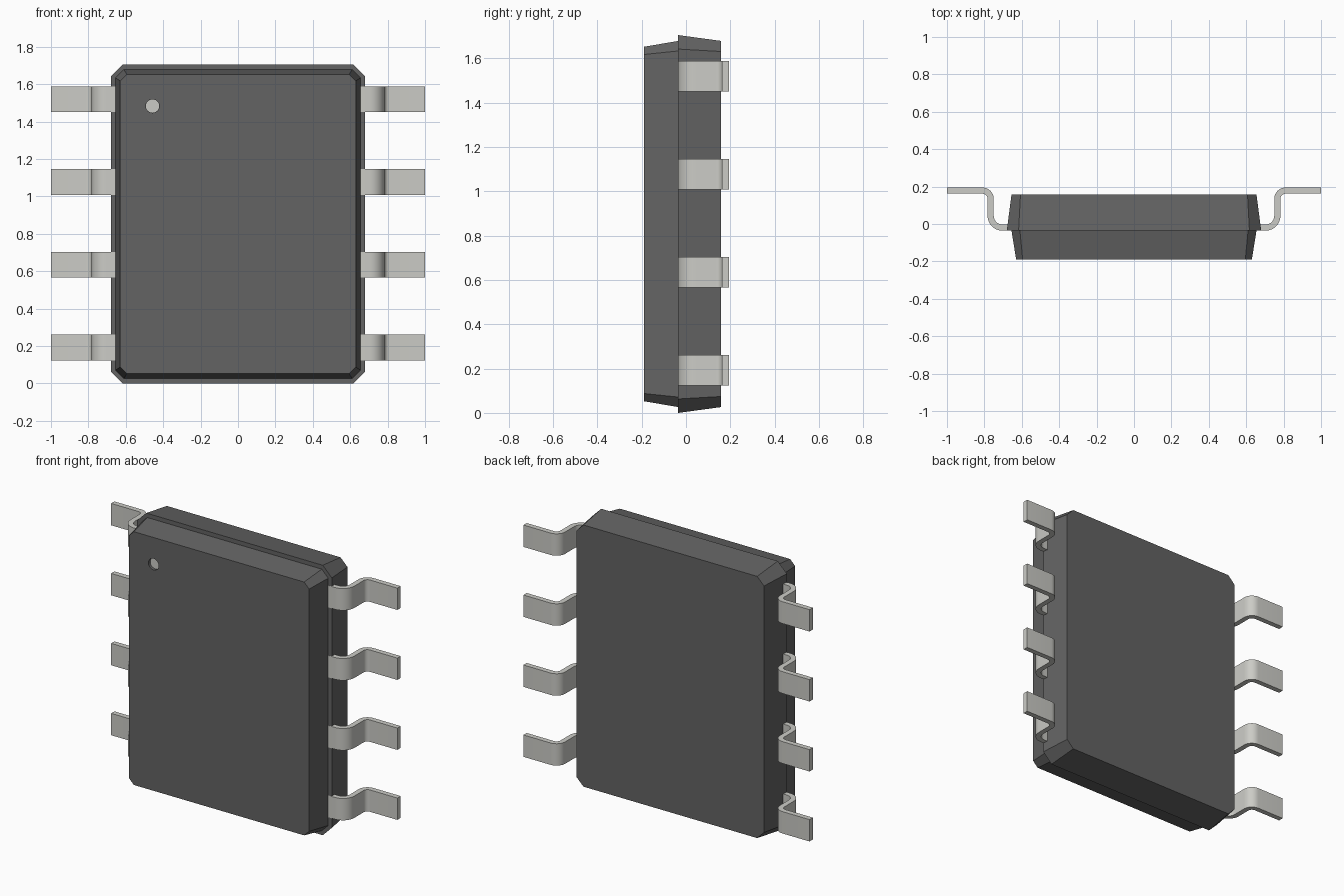
import bpy, bmesh
from math import sin, cos, radians

if "Cube" in bpy.data.objects:
    bpy.data.objects.remove(bpy.data.objects["Cube"])

MID_Z = 0.8525


def material(name, rgb):
    m = bpy.data.materials.new(name)
    m.diffuse_color = (*rgb, 1)
    m.use_nodes = True
    m.node_tree.nodes["Principled BSDF"].inputs["Base Color"].default_value = m.diffuse_color
    return m


DARK = material("dark_plastic", (0.125, 0.125, 0.125))
METAL = material("pale_metal", (0.60, 0.60, 0.565))


def make_object(name, bm, mat):
    bmesh.ops.recalc_face_normals(bm, faces=bm.faces)
    me = bpy.data.meshes.new(name)
    bm.to_mesh(me)
    bm.free()
    ob = bpy.data.objects.new(name, me)
    bpy.context.collection.objects.link(ob)
    me.materials.append(mat)
    return ob


def activate(ob):
    bpy.ops.object.select_all(action='DESELECT')
    ob.select_set(True)
    bpy.context.view_layer.objects.active = ob


def octagon(bm, y, w, h, c):
    """Rectangle with chamfered corners in the xz plane."""
    quarter = [(w, h - c), (w - c, h)]
    pts = quarter + [(-x, z) for x, z in quarter[::-1]]
    pts += [(-x, -z) for x, z in pts]
    return [bm.verts.new((x, y, MID_Z + z)) for x, z in pts]


def loft(name, rings):
    """Solid tapering between two chamfered outlines."""
    bm = bmesh.new()
    a, b = [octagon(bm, *r) for r in rings]
    n = len(a)
    for i in range(n):
        j = (i + 1) % n
        bm.faces.new((a[i], a[j], b[j], b[i]))
    bm.faces.new(a)
    bm.faces.new(b)
    return make_object(name, bm, DARK)


# Package halves: (y, half width, half height, chamfer)
loft("body_back_half", [(-0.035, 0.68, 0.8525, 0.063), (0.157, 0.655, 0.8265, 0.048)])
front = loft("body_front_half", [(-0.035, 0.655, 0.826, 0.045), (-0.19, 0.63, 0.80, 0.035)])


# Orientation dimple in the front face, with a pale floor
def dot(name, y, depth, r):
    bpy.ops.mesh.primitive_cylinder_add(vertices=32, radius=r, depth=depth,
                                        location=(-0.457, y, 1.483), rotation=(radians(90), 0, 0))
    ob = bpy.context.object
    ob.name = name
    ob.data.materials.append(METAL)
    return ob


cutter = dot("dimple_cutter", -0.19, 0.04, 0.036)
cutter.hide_render = True
activate(front)
mod = front.modifiers.new("dimple", 'BOOLEAN')
mod.operation = 'DIFFERENCE'
mod.object = cutter
bpy.ops.object.modifier_apply(modifier=mod.name)
bpy.data.objects.remove(cutter)
dot("orientation_dot", -0.17, 0.004, 0.0358)


# Gull-wing leads: strip outline in the xy plane, extruded along z
def strip_side(y0, r1, r2, y1):
    pts = [(0.62, y0)]
    for i in range(9):
        a = radians(-90 + 90 * i / 8)
        pts.append((0.703 + r1 * cos(a), 0.044 + r1 * sin(a)))
    for i in range(9):
        a = radians(180 - 90 * i / 8)
        pts.append((0.81 + r2 * cos(a), 0.135 + r2 * sin(a)))
    return pts + [(1.0, y1)]


SIDE_A = strip_side(-0.036, 0.08, 0.027, 0.162)
SIDE_B = strip_side(-0.003, 0.047, 0.06, 0.195)


def lead(name, sx, z, width=0.138):
    bm = bmesh.new()
    rows = [[bm.verts.new((sx * x, y, z + s * width / 2)) for x, y in side]
            for side, s in ((SIDE_A, -1), (SIDE_A, 1), (SIDE_B, 1), (SIDE_B, -1))]
    for k in range(4):
        p, q = rows[k], rows[(k + 1) % 4]
        for i in range(len(p) - 1):
            bm.faces.new((p[i], p[i + 1], q[i + 1], q[i]))
    for end in (0, -1):
        bm.faces.new([r[end] for r in rows])
    activate(make_object(name, bm, METAL))
    bpy.ops.object.shade_smooth_by_angle(angle=radians(30))


for sx, side in ((-1, "left"), (1, "right")):
    for i in range(4):
        lead(f"lead_{side}_{i + 1}", sx, 0.193 + 0.442 * i)
